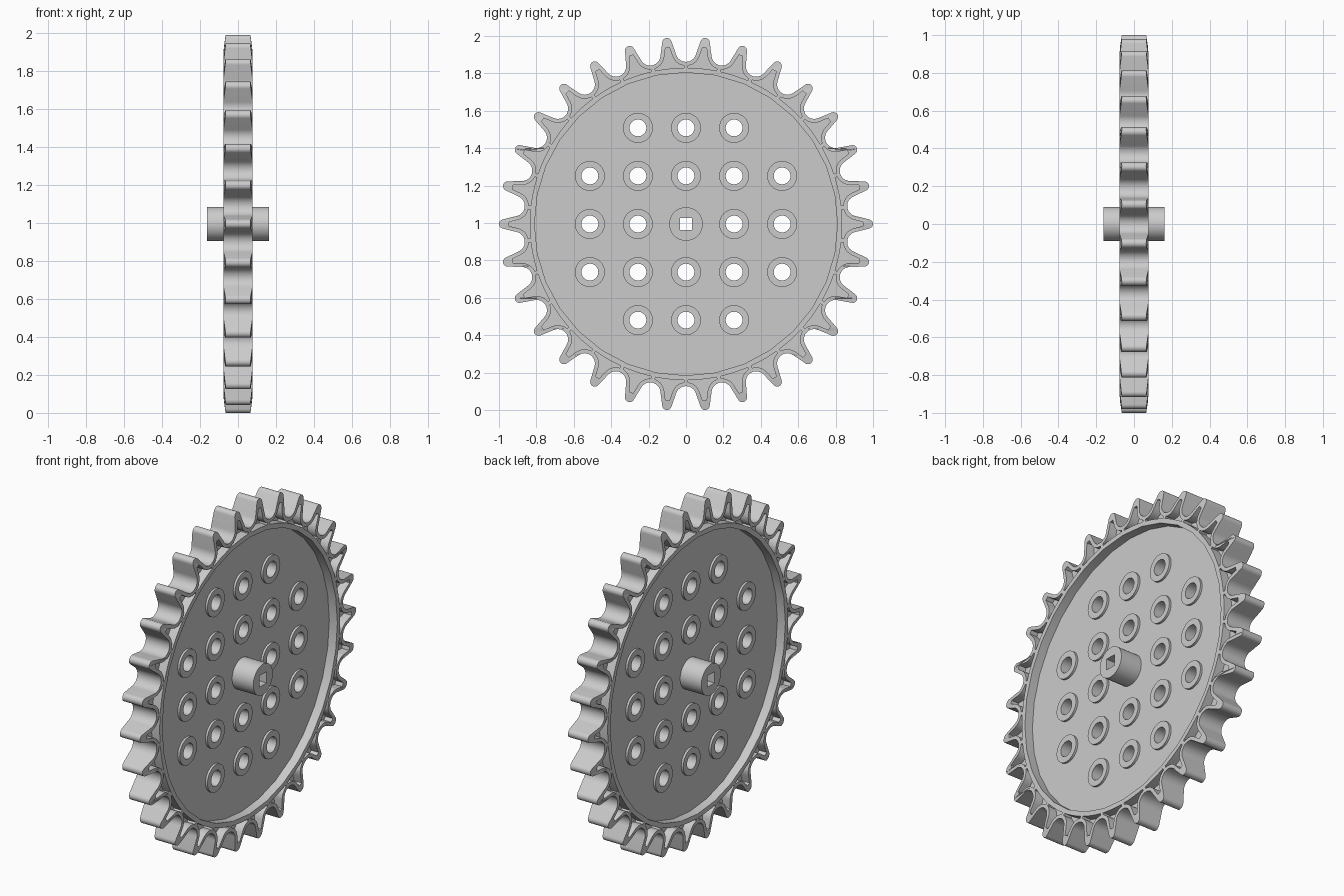
import bpy, bmesh
from math import sin, cos, atan2, acos, hypot, radians, pi
from mathutils import Matrix

if "Cube" in bpy.data.objects:
    bpy.data.objects.remove(bpy.data.objects["Cube"])

TEETH = 30
CZ = 0.9945                      # axle height
TIP_R, TIP_C = 0.025, 0.975      # tooth tip radius / centre distance
VAL_R, VAL_C = 0.055, 0.922      # valley radius / centre distance
HALF = 0.077                     # half thickness of toothed rim
STEP = 2 * pi / TEETH
VT, VR = VAL_C * sin(STEP / 2), VAL_C * cos(STEP / 2)
# direction of the line normal touching both the tip and valley arcs
NORMAL = atan2(VT, VR - TIP_C) - acos((TIP_R + VAL_R) / hypot(VT, VR - TIP_C))


def arc(t, r, rad, a0, a1, n):
    return [(t + rad * sin(a0 + (a1 - a0) * i / n),
             r + rad * cos(a0 + (a1 - a0) * i / n)) for i in range(n + 1)]


def spin(pts, a):
    return [(x * cos(a) + y * sin(a), y * cos(a) - x * sin(a)) for x, y in pts]


def circle(rad, n, y=0, z=0):
    return arc(y, z, rad, 0, 2 * pi, n)[:-1]


def tooth_outline(d=0.0):
    """Whole sprocket outline, moved inward by d."""
    tip = arc(0, TIP_C, TIP_R - d, -NORMAL, NORMAL, 8)
    valley = arc(VT, VR, VAL_R + d, NORMAL + pi, pi + STEP - NORMAL, 12)
    one = tip + valley
    return [p for k in range(TEETH) for p in spin(one, pi / 2 + k * STEP)]


def pocket(d=0.021):
    """Hollow inside one tooth."""
    side = arc(VT, VR, VAL_R + d, NORMAL + pi, radians(194), 7)
    t, r = side[0]
    side.insert(0, (t - 0.05 * cos(NORMAL), r + 0.05 * sin(NORMAL)))
    a = atan2(*side[-1])
    floor = arc(0, 0, 0.835, a, -a, 6)
    return side + floor + [(-x, y) for x, y in reversed(side)]


def plate(name, loops, half, taper=False):
    """Flat shape with holes, thickened along the x axis."""
    cu = bpy.data.curves.new(name, 'CURVE')
    cu.dimensions, cu.fill_mode, cu.extrude = '2D', 'BOTH', half
    for pts in loops:
        sp = cu.splines.new('POLY')
        sp.points.add(len(pts) - 1)
        for p, (y, z) in zip(sp.points, pts):
            p.co = (y, z, 0, 1)
        sp.use_cyclic_u = True
    ob = bpy.data.objects.new(name, cu)
    bpy.context.collection.objects.link(ob)
    bpy.ops.object.select_all(action='DESELECT')
    bpy.context.view_layer.objects.active = ob
    ob.select_set(True)
    bpy.ops.object.convert(target='MESH')
    ob = bpy.context.object
    bm = bmesh.new()
    bm.from_mesh(ob.data)
    bmesh.ops.remove_doubles(bm, verts=bm.verts, dist=1e-5)
    bmesh.ops.recalc_face_normals(bm, faces=bm.faces)
    if taper:                    # teeth get thinner towards their tips
        for v in bm.verts:
            k = min(1, max(0, (hypot(v.co.x, v.co.y) - 0.92) / 0.08))
            v.co.z *= 1 - 0.16 * k
    bm.transform(Matrix(((0, 0, 1, 0), (1, 0, 0, 0), (0, 1, 0, CZ), (0, 0, 0, 1))))
    bm.to_mesh(ob.data)
    bm.free()
    bpy.ops.object.shade_smooth_by_angle(angle=radians(30))
    return ob


# Mounting hole grid: five by five without corners and centre
P = 0.257
holes = [(i * P, j * P) for i in range(-2, 3) for j in range(-2, 3)
         if abs(i) + abs(j) not in (0, 4)]

# Toothed rim with a hollow in every tooth
pockets = [spin(pocket(), pi / 2 + k * STEP) for k in range(TEETH)]
plate("toothed_rim", [tooth_outline(), circle(0.81, 32)] + pockets, HALF, taper=True)

# Thin web disc that also closes the tooth hollows half way
plate("web_disc", [tooth_outline(0.01), circle(0.08, 32)]
      + [circle(0.06, 24, y, z) for y, z in holes], 0.025)

# Raised ring around each hole
for n, (y, z) in enumerate(holes):
    plate(f"hole_boss_{n + 1}", [circle(0.08, 32, y, z), circle(0.045, 32, y, z)], 0.038)

# Hub with square shaft hole
s = 0.033
plate("hub", [circle(0.09, 40), [(-s, -s), (s, -s), (s, s), (-s, s)]], 0.162)
